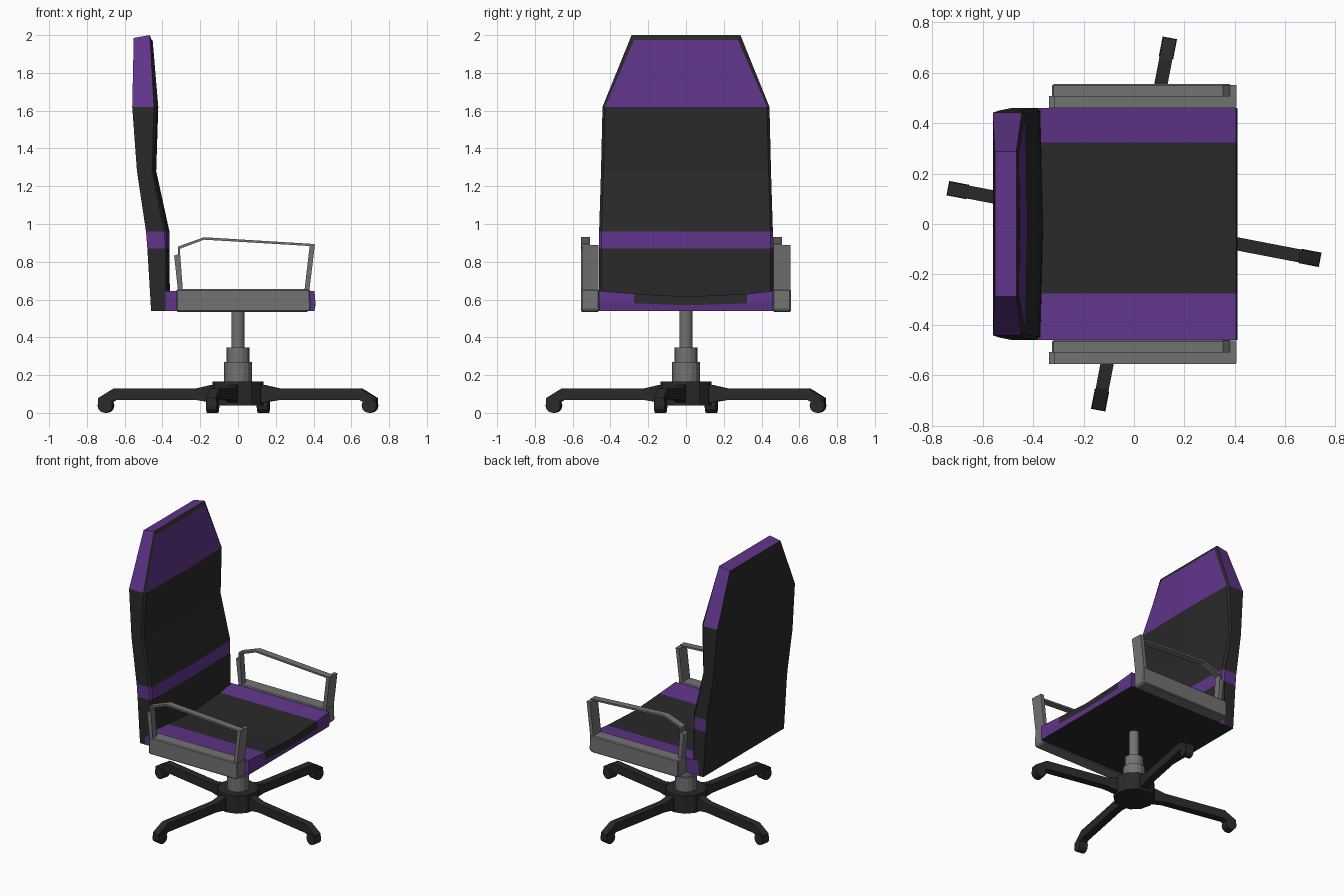
import bpy, bmesh, math
from mathutils import Matrix

if "Cube" in bpy.data.objects:
    bpy.data.objects.remove(bpy.data.objects["Cube"])


def material(name, rgb):
    m = bpy.data.materials.new(name)
    m.diffuse_color = (*rgb, 1)
    m.use_nodes = True
    m.node_tree.nodes["Principled BSDF"].inputs["Base Color"].default_value = m.diffuse_color
    return m


BLACK, PURPLE, GREY = 0, 1, 2
MATS = [material("black", (0.022, 0.022, 0.022)),
        material("purple", (0.115, 0.035, 0.25)),
        material("grey", (0.17, 0.17, 0.17))]


def finish(bm, name, angle=0.0):
    bmesh.ops.recalc_face_normals(bm, faces=bm.faces)
    bm.transform(Matrix.Rotation(angle, 4, 'Z'))
    me = bpy.data.meshes.new(name)
    bm.to_mesh(me)
    bm.free()
    for m in MATS:
        me.materials.append(m)
    ob = bpy.data.objects.new(name, me)
    bpy.context.collection.objects.link(ob)
    return ob


def loft(name, rings, colour, caps=None, angle=0.0):
    """Join closed rings; colour(row, side) picks a material; caps are (ring, indices, material)."""
    bm = bmesh.new()
    vs = [[bm.verts.new(p) for p in r] for r in rings]
    n = len(rings[0])
    for i in range(len(rings) - 1):
        for j in range(n):
            k = (j + 1) % n
            f = bm.faces.new((vs[i][j], vs[i][k], vs[i + 1][k], vs[i + 1][j]))
            f.material_index = colour(i, j)
    for r, idx, mat in caps or [(0, range(n), colour(0, 0)), (-1, range(n), colour(0, 0))]:
        bm.faces.new([vs[r][j] for j in idx]).material_index = mat
    return finish(bm, name, angle)


def prism(name, pts, y0, y1, mat, angle=0.0):
    return loft(name, [[(x, y, z) for x, z in pts] for y in (y0, y1)],
                lambda i, j: mat, angle=angle)


def cylinder(name, r, z0, z1, sides, mat):
    bm = bmesh.new()
    bmesh.ops.create_cone(bm, cap_ends=True, segments=sides, radius1=r, radius2=r, depth=z1 - z0,
                          matrix=Matrix.Translation((0, 0, (z0 + z1) / 2)))
    for f in bm.faces:
        f.material_index = mat
    return finish(bm, name)


# Backrest: z, back x, side x, front corner x, front centre x, half width
rows = [(0.54, -0.46, -0.385, -0.37, -0.36, 0.46),
        (0.87, -0.48, -0.385, -0.375, -0.363, 0.46),
        (0.96, -0.487, -0.39, -0.375, -0.363, 0.46),
        (1.28, -0.535, -0.455, -0.445, -0.433, 0.45),
        (1.62, -0.56, -0.445, -0.43, -0.422, 0.442),
        (2.00, -0.552, -0.467, -0.457, -0.452, 0.288)]
rings = []
for z, b, s, f, c, w in rows:
    top = z == 2.0
    zb, zf = (z - 0.015, z - 0.025) if top else (z, z)
    v = w - 0.013
    rings.append([(b, -w, zb), (s, -w, z), (f, -v, zf), (c, 0, zf),
                  (f, v, zf), (s, w, z), (b, w, zb)])


def back_colour(i, j):
    if j == 6 or (i == 4 and j in (1, 4)):
        return BLACK
    return PURPLE if i in (1, 4) else BLACK


loft("backrest", rings, back_colour,
     [(0, range(7), BLACK), (-1, (0, 1, 5, 6), PURPLE), (-1, (1, 2, 3, 4, 5), BLACK)])

# Seat cushion: sections across y, dished towards the middle
rings = []
for y, zt, zm in ((-0.46, 0.645, 0.585), (-0.275, 0.632, 0.58), (0, 0.615, 0.57),
                  (0.323, 0.63, 0.58), (0.46, 0.645, 0.585)):
    rings.append([(-0.42, y, zt), (0.405, y, zt), (0.41, y, zm), (0.405, y, 0.54), (-0.42, y, 0.54)])


def seat_colour(i, j):
    if j == 2:
        return PURPLE
    if j in (0, 1):
        return BLACK if i in (1, 2) else PURPLE
    return BLACK


loft("seat", rings, seat_colour, [(0, range(5), PURPLE), (-1, range(5), PURPLE)])

# Armrests: same shape both sides, with the rail on the -y half of each
for side, y in (("right", -0.555), ("left", 0.46)):
    base = prism(side + "_arm_base", [(-0.325, 0.535), (0.37, 0.535), (0.385, 0.55), (0.38, 0.655),
                                      (-0.325, 0.655)], y, y + 0.095, GREY)
    bev = base.modifiers.new("bevel", 'BEVEL')
    bev.width, bev.segments = 0.006, 1
    prism(side + "_arm_front_post", [(0.352, 0.65), (0.378, 0.65), (0.407, 0.89), (0.38, 0.89)],
          y + 0.004, y + 0.092, GREY)
    prism(side + "_arm_rear_post", [(-0.318, 0.65), (-0.292, 0.65), (-0.309, 0.878), (-0.318, 0.872),
                                    (-0.318, 0.84), (-0.338, 0.832)], y, y + 0.048, GREY)
    prism(side + "_arm_rail", [(-0.318, 0.865), (-0.18, 0.917), (0.405, 0.882), (0.405, 0.894),
                               (-0.18, 0.93), (-0.318, 0.88)], y, y + 0.048, GREY)

# Gas lift column and hub
cylinder("column_rod", 0.034, 0.33, 0.56, 16, GREY)
cylinder("column_collar", 0.062, 0.26, 0.345, 16, GREY)
cylinder("column_sleeve", 0.073, 0.15, 0.27, 16, GREY)
cylinder("hub", 0.135, 0.04, 0.167, 12, BLACK)

# Four legs with casters
leg = [(0.08, 0.06), (0.14, 0.055), (0.22, 0.068), (0.66, 0.068), (0.70, 0.045), (0.75, 0.05),
       (0.75, 0.078), (0.665, 0.13), (0.22, 0.13), (0.14, 0.148), (0.08, 0.148)]
wheel = [(0.712 + 0.04 * math.cos(a * math.tau / 12), 0.04 + 0.04 * math.sin(a * math.tau / 12))
         for a in range(12)]
for k in range(4):
    a = math.radians(-10.9 + 90 * k)
    prism(f"leg_{k + 1}", leg, -0.026, 0.026, BLACK, a)
    prism(f"caster_{k + 1}", wheel, -0.029, 0.029, BLACK, a)
